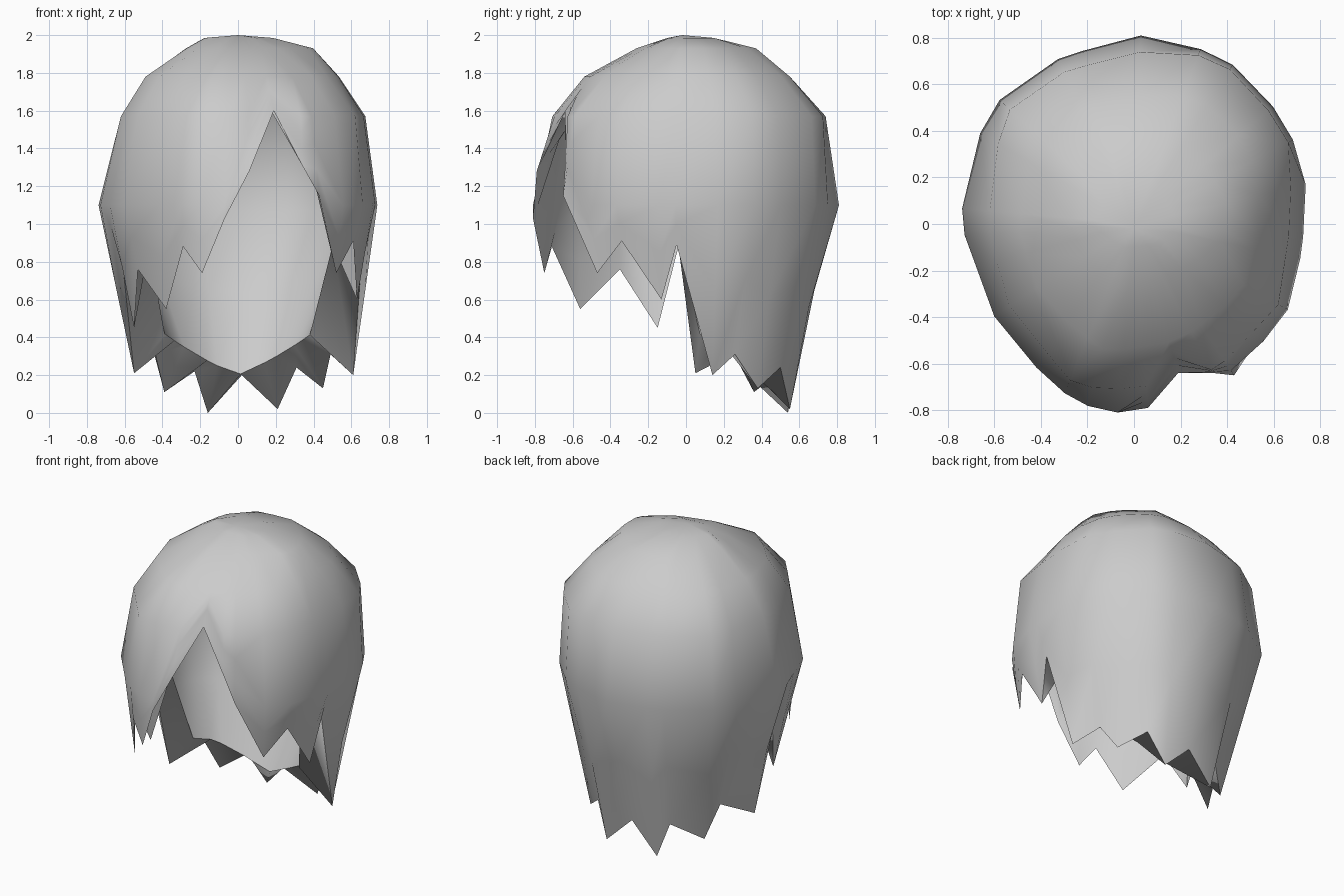
import bpy, bmesh, math
from mathutils import Vector

cube = bpy.data.objects.get("Cube")
if cube:
    bpy.data.objects.remove(cube, do_unlink=True)

mat = bpy.data.materials.new("mid_grey")
mat.use_nodes = True
mat.diffuse_color = (0.6, 0.6, 0.6, 1)
mat.node_tree.nodes["Principled BSDF"].inputs["Base Color"].default_value = (0.6, 0.6, 0.6, 1)

# Crown cross-sections by height, counter-clockwise from above
RINGS = [
    (1.10, [(.74, .23), (.64, .46), (.38, .73), (.03, .81), (-.31, .72), (-.61, .51),
            (-.72, .25), (-.745, 0), (-.57, -.48), (-.25, -.77), (-.07, -.81),
            (.06, -.79), (.42, -.68), (.69, -.33), (.73, -.03)]),
    (1.57, [(.68, .05), (.66, .40), (.36, .72), (.03, .74), (-.29, .66), (-.55, .48),
            (-.62, .20), (-.62, -.05), (-.53, -.37), (-.25, -.70), (0, -.71),
            (.36, -.62), (.62, -.35)]),
    (1.78, [(.55, .03), (.50, .33), (.27, .55), (-.03, .55), (-.33, .46), (-.46, .25),
            (-.49, -.03), (-.40, -.33), (-.12, -.55), (.20, -.50), (.46, -.30)]),
    (1.93, [(.43, .03), (.33, .22), (.13, .38), (-.10, .35), (-.24, .20), (-.28, 0),
            (-.20, -.17), (-.05, -.27), (.20, -.20), (.36, -.10)]),
    (1.985, [(.20, 0), (.10, .15), (-.08, .14), (-.19, 0), (-.05, -.10), (.10, -.09)]),
]

# Jagged hem: lock tips and notches, counter-clockwise from the left side
HEM = [(.63, -.13, .60), (.66, -.05, .89), (.61, .14, .20), (.49, .26, .31),
       (.45, .38, .13), (.31, .50, .24), (.21, .55, .02), (.02, .55, .20),
       (-.16, .54, 0), (-.23, .50, .22), (-.39, .36, .11), (-.44, .26, .32),
       (-.55, .05, .21), (-.62, -.04, .88), (-.55, -.15, .45), (-.53, -.35, .76),
       (-.38, -.56, .55), (-.29, -.71, .88), (-.19, -.75, .74), (-.07, -.81, 1.03),
       (.06, -.79, 1.28), (.19, -.64, 1.60), (.34, -.64, 1.31), (.43, -.65, 1.15),
       (.52, -.47, .74), (.61, -.34, .91)]
HEM = [Vector(p) for p in HEM]
NECK_END = 14          # hem points 0..14 carry the thick back rim


def ring_point(angle, ring):
    """Where a ray from the axis meets a cross-section."""
    z, outline = ring
    d = Vector((math.cos(angle), math.sin(angle)))
    for i, p in enumerate(outline):
        a, b = Vector(p), Vector(outline[(i + 1) % len(outline)])
        e = b - a
        t = -a.cross(d) / e.cross(d)
        hit = a + e * t
        if -1e-6 <= t <= 1 + 1e-6 and hit.dot(d) > 0:
            return Vector((hit.x, hit.y, z))


def outer_column(hem):
    """Points of one strand column from the hem up to the crown."""
    a = math.atan2(hem.y, hem.x)
    crown = [ring_point(a, r) for r in RINGS]
    k = (hem.z > 1.05) + (hem.z > 1.5)      # first ring above this hem point
    n = 2 + k
    return [hem.lerp(crown[k], t / n) for t in range(n)] + crown[k:]


def neck_point(i):
    """Inner edge of the rim; it meets the hem where the front locks begin."""
    hem = HEM[i]
    if i == 0 or i >= NECK_END:
        return hem.copy()
    if i in (1, NECK_END - 1):
        return Vector((hem.x * .76, hem.y, hem.z))
    a = math.atan2(hem.y, hem.x)
    c = abs(math.cos(a))
    return Vector((.39 * math.cos(a), .05 + .27 * math.sin(a), .20 + .16 * c + .06 * c * c))


def inset(p, hem):
    """Move a point inward, easing to full depth above the hem."""
    w = max(0, min(1, (p.z - min(hem.z, 1.4)) / .2))
    return Vector((p.x * (1 - .08 * w), p.y * (1 - .08 * w), p.z - .03 * w))


def loft(name, columns, closed=True, flip=False, pole=None):
    """Skin neighbouring columns with smooth faces, optionally closed at a pole."""
    bm = bmesh.new()
    grid = [[bm.verts.new(p) for p in col] for col in columns]
    top = bm.verts.new(pole) if pole else None
    n = len(grid)
    for i in range(n if closed else n - 1):
        a, b = grid[i], grid[(i + 1) % n]
        quads = [(a[j], b[j], b[j + 1], a[j + 1]) for j in range(len(a) - 1)]
        if top:
            quads.append((a[-1], b[-1], top))
        for q in quads:
            bm.faces.new(q[::-1] if flip else q).smooth = True
    bmesh.ops.remove_doubles(bm, verts=bm.verts, dist=1e-5)
    mesh = bpy.data.meshes.new(name)
    bm.to_mesh(mesh)
    bm.free()
    mesh.materials.append(mat)
    obj = bpy.data.objects.new(name, mesh)
    bpy.context.collection.objects.link(obj)


# Outer hair
outer = [outer_column(h) for h in HEM]
loft("hair_outer", outer, pole=(0, -.02, 2.0))

# Inner lining, set in from the outer hair and narrowing to the neck
lining = []
for i, col in enumerate(outer):
    inner = [inset(p, HEM[i]) for p in col]
    inner[0] = neck_point(i)
    if HEM[i].z < 1.05:
        inner[1] = inner[0].lerp(inner[2], .5)
    lining.append(inner)
loft("hair_lining", lining, flip=True, pole=(0, -.02, 1.95))

# Rim under the back locks, from the tips in to the neck
rim = [[HEM[i], neck_point(i)] for i in range(NECK_END + 1)]
loft("back_rim", rim, closed=False, flip=True)
